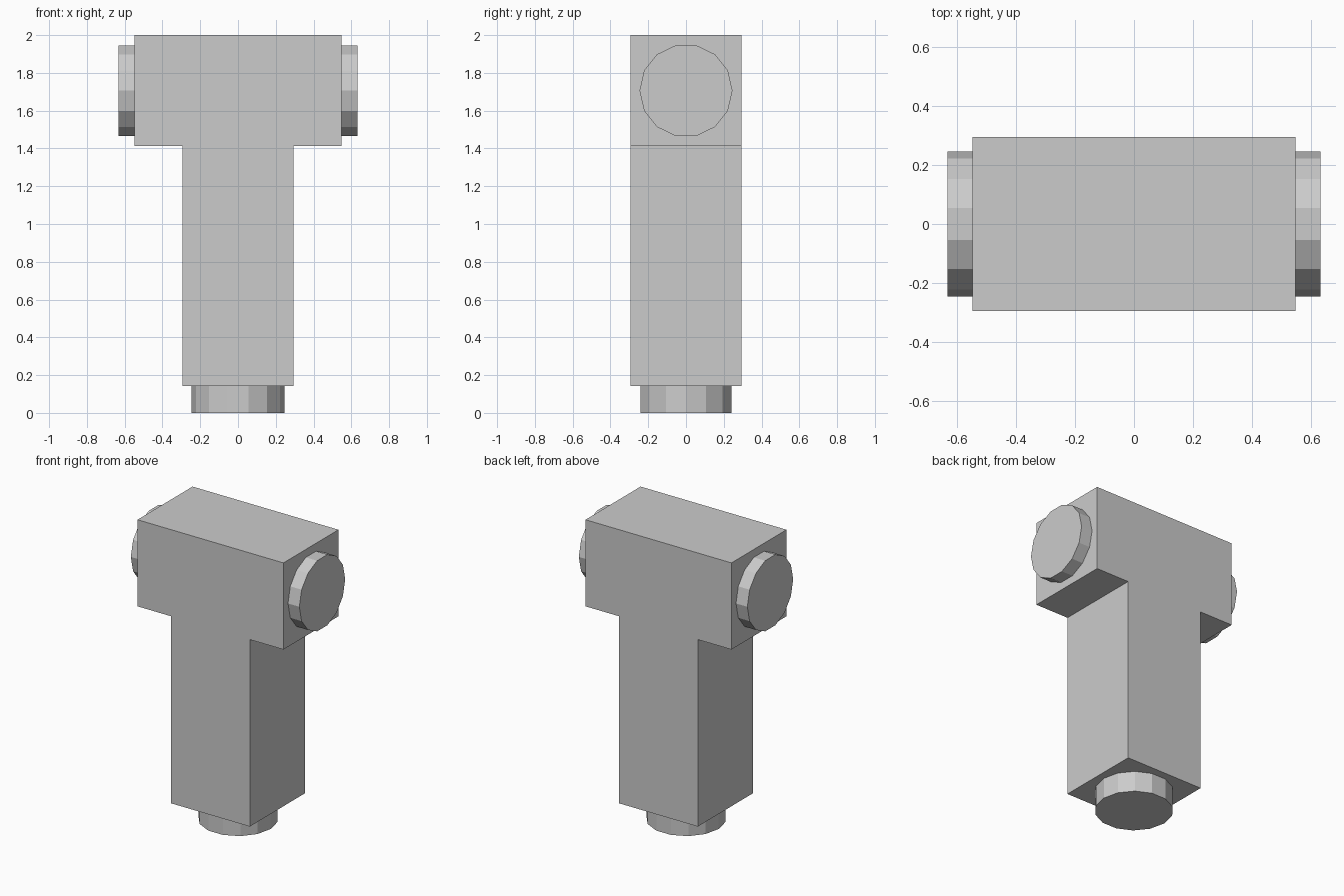
import bpy, bmesh
from math import cos, sin, tau
from mathutils import Vector

if "Cube" in bpy.data.objects:
    bpy.data.objects.remove(bpy.data.objects["Cube"])


def prism(name, profile, offset):
    """Extrude a closed 3D profile along the offset vector."""
    bm = bmesh.new()
    face = bm.faces.new([bm.verts.new(p) for p in profile])
    ext = bmesh.ops.extrude_face_region(bm, geom=[face], use_keep_orig=True)
    verts = [g for g in ext["geom"] if isinstance(g, bmesh.types.BMVert)]
    bmesh.ops.translate(bm, verts=verts, vec=Vector(offset))
    bmesh.ops.recalc_face_normals(bm, faces=bm.faces)
    mesh = bpy.data.meshes.new(name)
    bm.to_mesh(mesh)
    bm.free()
    obj = bpy.data.objects.new(name, mesh)
    bpy.context.collection.objects.link(obj)
    return obj


HALF = 0.295       # half thickness of the square arms
ARM = 0.548        # half length of the crossbar
SHOULDER = 1.412   # underside of the crossbar
BASE = 0.142       # underside of the stem
RADIUS = 0.246
circle = [(RADIUS * cos(tau * i / 14), RADIUS * sin(tau * i / 14)) for i in range(14)]

# T-shaped body
right = [(HALF, BASE), (HALF, SHOULDER), (ARM, SHOULDER), (ARM, 2.0)]
outline = right + [(-x, z) for x, z in reversed(right)]
prism("tee_body", [(x, -HALF, z) for x, z in outline], (0, 2 * HALF, 0))

# 14-sided end collars on the crossbar
for side, name in ((-1, "left_collar"), (1, "right_collar")):
    prism(name, [(side * ARM, a, 1.706 + b) for a, b in circle], (side * 0.085, 0, 0))

# Collar below the stem
prism("bottom_collar", [(a, b, 0) for a, b in circle], (0, 0, BASE))
